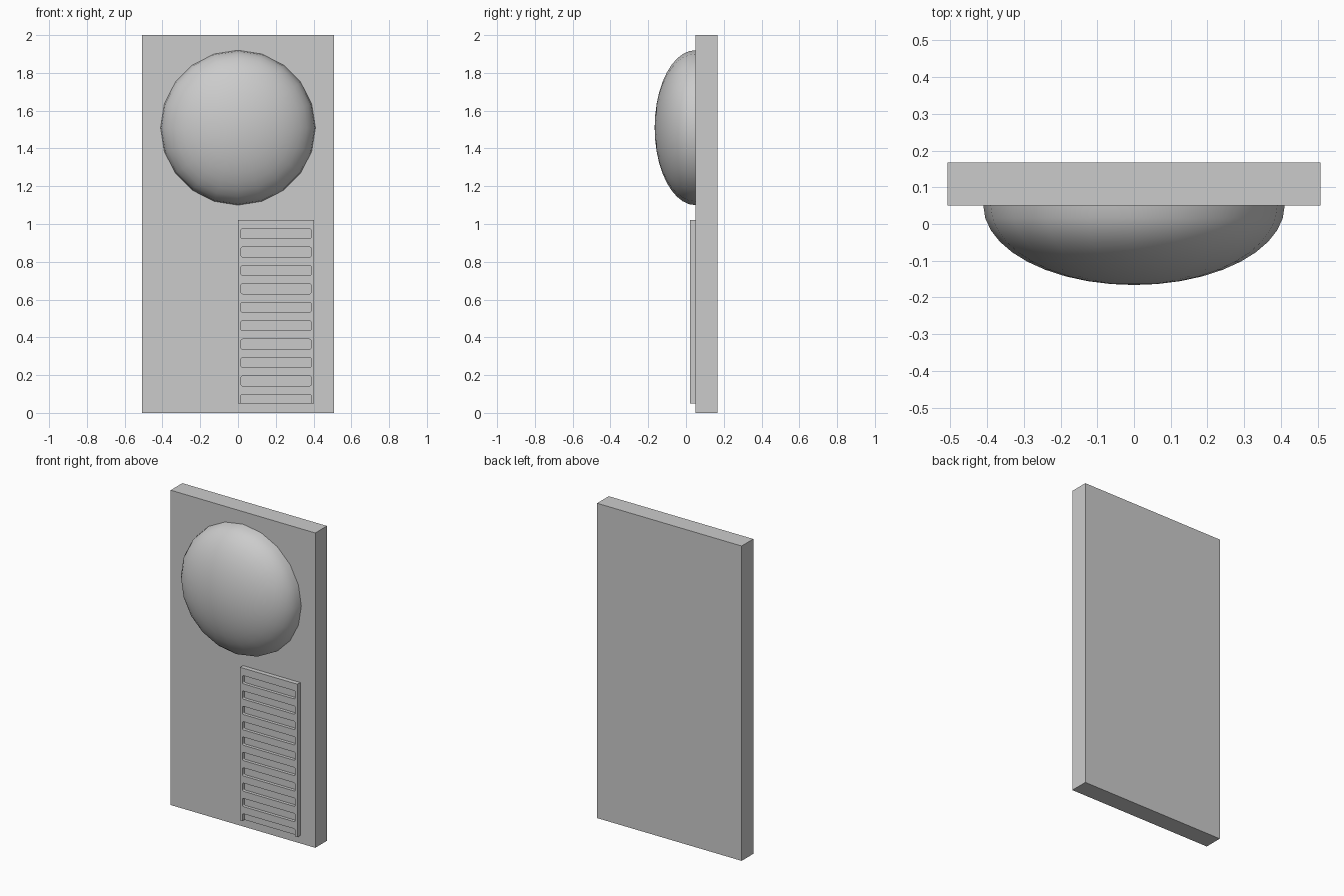
import bpy, bmesh, math
from mathutils import Matrix, Vector

if "Cube" in bpy.data.objects:
    bpy.data.objects.remove(bpy.data.objects["Cube"])


def add_object(name, bm):
    mesh = bpy.data.meshes.new(name)
    bmesh.ops.recalc_face_normals(bm, faces=bm.faces)
    bm.to_mesh(mesh)
    bm.free()
    obj = bpy.data.objects.new(name, mesh)
    bpy.context.collection.objects.link(obj)
    return obj


def add_box(bm, lo, hi):
    lo, hi = Vector(lo), Vector(hi)
    mat = Matrix.Translation((lo + hi) / 2) @ Matrix.Diagonal((*(hi - lo), 1))
    return bmesh.ops.create_cube(bm, size=1, matrix=mat)["verts"]


# Back panel
bm = bmesh.new()
add_box(bm, (-0.508, 0.05, 0), (0.508, 0.167, 2))
add_object("back_panel", bm)

# Half-ellipsoid dome, pole facing the front
bm = bmesh.new()
bmesh.ops.create_uvsphere(bm, u_segments=20, v_segments=20, radius=1,
                          matrix=Matrix.Rotation(math.radians(90), 4, "X"))
bmesh.ops.delete(bm, geom=[v for v in bm.verts if v.co.y > 0.01], context="VERTS")
bmesh.ops.scale(bm, vec=(0.41, 0.216, 0.41), verts=bm.verts)
bmesh.ops.translate(bm, vec=(0, 0.05, 1.51), verts=bm.verts)
for f in bm.faces:
    f.smooth = True
add_object("dome", bm)

# Vent plate
bm = bmesh.new()
add_box(bm, (0, 0.021, 0.05), (0.403, 0.051, 1.022))
vent = add_object("vent_plate", bm)

# Rounded slot cutters; the lowest runs out through the bottom edge
bm = bmesh.new()
for i in range(10):
    top = 0.975 - i * 0.0975
    add_box(bm, (0.016, 0.0, top - 0.052), (0.387, 0.041, top))
depth_edges = [e for e in bm.edges
               if abs(e.verts[0].co.y - e.verts[1].co.y) > 0.02]
bmesh.ops.bevel(bm, geom=depth_edges, offset=0.008, segments=3,
                profile=0.5, affect="EDGES")
cutter = add_object("slot_cutter", bm)
cutter.hide_render = True
cutter.display_type = "WIRE"

mod = vent.modifiers.new("slots", "BOOLEAN")
mod.operation = "DIFFERENCE"
mod.solver = "EXACT"
mod.object = cutter
